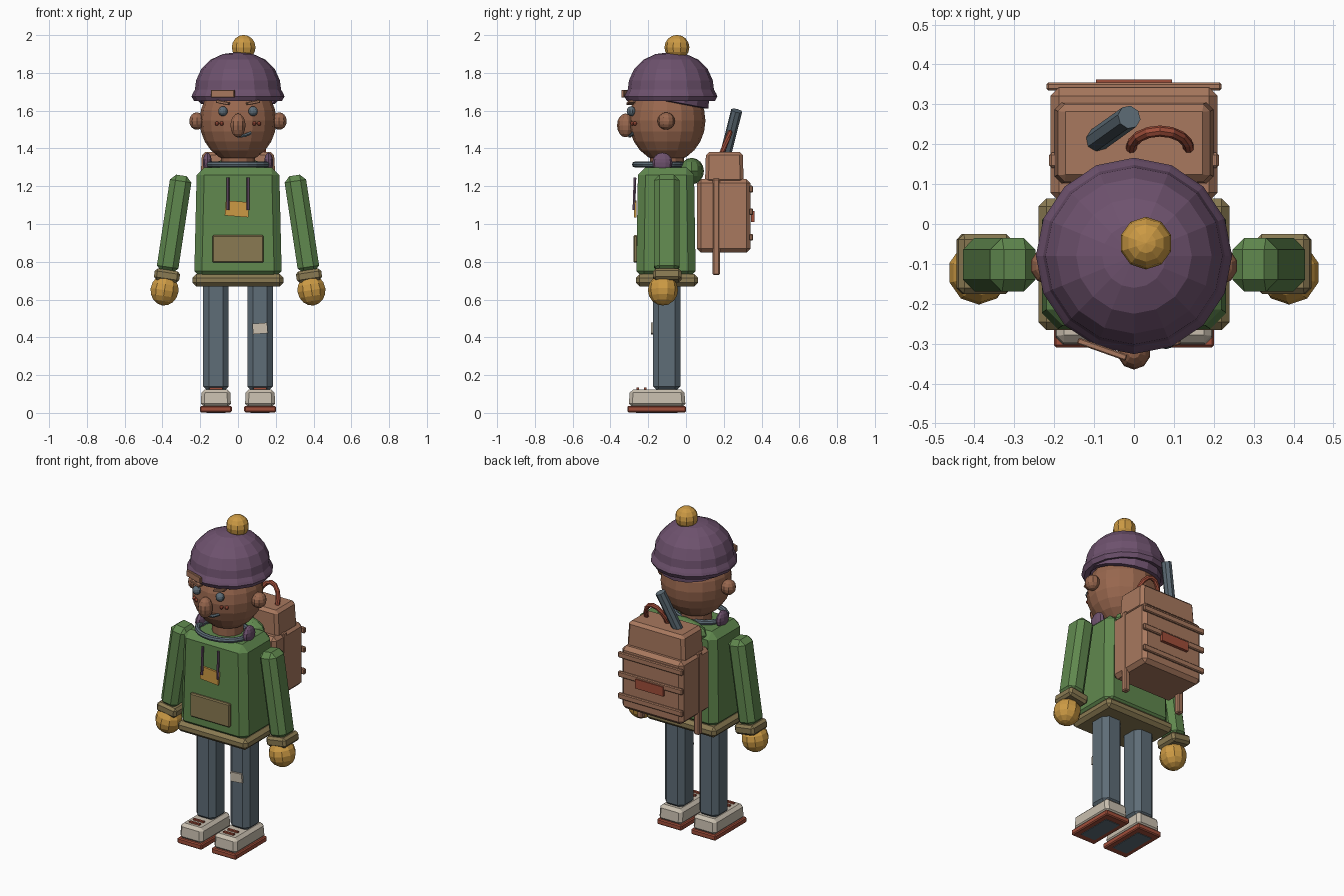
import bpy, bmesh, math
from mathutils import Vector, Matrix, Euler

cube = bpy.data.objects.get("Cube")
if cube:
    bpy.data.objects.remove(cube)


def material(name, *srgb):
    lin = [((c / 255 + 0.055) / 1.055) ** 2.4 for c in srgb] + [1]
    m = bpy.data.materials.new(name)
    m.use_nodes = True
    m.diffuse_color = lin
    m.node_tree.nodes["Principled BSDF"].inputs["Base Color"].default_value = lin
    return m


SKIN = material("skin", 152, 103, 78)
LEATHER = material("leather", 168, 120, 94)
PURPLE = material("plum wool", 110, 82, 110)
GREEN = material("green jumper", 96, 136, 78)
KHAKI = material("khaki trim", 138, 122, 82)
SLATE = material("slate denim", 94, 109, 119)
GOLD = material("mustard", 204, 154, 68)
CREAM = material("cream", 200, 190, 174)
RED = material("brick red", 160, 78, 58)


def finish(name, bm, mat, loc=(0, 0, 0), rot=(0, 0, 0)):
    bmesh.ops.recalc_face_normals(bm, faces=bm.faces)
    me = bpy.data.meshes.new(name)
    bm.to_mesh(me)
    bm.free()
    me.materials.append(mat)
    ob = bpy.data.objects.new(name, me)
    ob.location, ob.rotation_euler = loc, rot
    bpy.context.collection.objects.link(ob)
    return ob


def box(name, mat, loc, size, bevel=0.0, top=1.0, rot=(0, 0, 0), seg=1):
    """Chamfered box, optionally narrower at the top."""
    bm = bmesh.new()
    bmesh.ops.create_cube(bm, size=1)
    for v in bm.verts:
        k = top if v.co.z > 0 else 1
        v.co = Vector((v.co.x * size[0] * k, v.co.y * size[1] * k, v.co.z * size[2]))
    if bevel:
        bmesh.ops.bevel(bm, geom=bm.edges[:], offset=bevel, segments=seg, profile=0.5, affect='EDGES')
    return finish(name, bm, mat, loc, rot)


def ball(name, mat, loc, radii, seg=12, rings=8, rot=(0, 0, 0)):
    bm = bmesh.new()
    bmesh.ops.create_uvsphere(bm, u_segments=seg, v_segments=rings, radius=1)
    bmesh.ops.scale(bm, vec=radii, verts=bm.verts)
    return finish(name, bm, mat, loc, rot)


def lathe(name, mat, profile, loc, seg=16, rot=(0, 0, 0)):
    bm = bmesh.new()
    vs = [bm.verts.new((r, 0, z)) for r, z in profile]
    es = [bm.edges.new(p) for p in zip(vs, vs[1:])]
    bmesh.ops.spin(bm, geom=vs + es, cent=(0, 0, 0), axis=(0, 0, 1), angle=math.tau, steps=seg)
    bmesh.ops.remove_doubles(bm, verts=bm.verts, dist=0.0005)
    return finish(name, bm, mat, loc, rot)


def tube(name, mat, points, radius, sides=8, closed=False):
    """Swept tube through a list of points."""
    bm = bmesh.new()
    pts = [Vector(p) for p in points]
    n = len(pts)
    rings = []
    for i, p in enumerate(pts):
        a = pts[(i - 1) % n] if closed or i else p
        b = pts[(i + 1) % n] if closed or i < n - 1 else p
        q = (b - a).to_track_quat('Z', 'Y')
        rings.append([bm.verts.new(p + q @ Vector((radius * math.cos(t), radius * math.sin(t), 0)))
                      for t in (math.tau * k / sides for k in range(sides))])
    for i in range(n if closed else n - 1):
        r, s = rings[i], rings[(i + 1) % n]
        for k in range(sides):
            j = (k + 1) % sides
            bm.faces.new((r[k], r[j], s[j], s[k]))
    if not closed:
        bm.faces.new(rings[0])
        bm.faces.new(rings[-1])
    return finish(name, bm, mat)


# Legs, shoes, arms and hands, mirrored
for side, s in (("left", 1), ("right", -1)):
    x = 0.117 * s
    box(side + "_leg", SLATE, (x, -0.102, 0.41), (0.135, 0.145, 0.6), 0.03)
    box(side + "_shoe", CREAM, (x, -0.153, 0.078), (0.16, 0.302, 0.094), 0.018, top=0.95)
    box(side + "_sole", RED, (x, -0.155, 0.02), (0.168, 0.31, 0.034), 0.006)
    box(side + "_sole_tread", SLATE, (x, -0.155, 0.004), (0.10, 0.22, 0.008))
    for y in (-0.255, -0.215):
        box(side + "_lace", RED, (x, y, 0.128), (0.07, 0.014, 0.012))
    tilt = (0, -0.15 * s, 0)
    box(side + "_arm", GREEN, (0.338 * s, -0.102, 1.0), (0.115, 0.135, 0.52), 0.03, rot=tilt)
    box(side + "_cuff", KHAKI, (0.376 * s, -0.1, 0.727), (0.135, 0.15, 0.06), 0.014, rot=tilt)
    ball(side + "_hand", GOLD, (0.389 * s, -0.122, 0.65), (0.078, 0.08, 0.082), 10, 8, rot=tilt)
    # Face details on each side
    ball(side + "_ear", SKIN, (0.218 * s, -0.105, 1.545), (0.042, 0.046, 0.046), 10, 8)
    ball(side + "_eye", SLATE, (0.08 * s, -0.29, 1.597), (0.026, 0.024, 0.026), 10, 8)
    box(side + "_brow", LEATHER, (0.08 * s, -0.292, 1.643), (0.07, 0.035, 0.016), 0.003,
        rot=(0, -0.2 * s, 0.2 * s))
    for fx, fy in ((0.112, -0.27), (0.086, -0.284)):
        ball(side + "_freckle", RED, (fx * s, fy, 1.532), (0.011, 0.011, 0.011), 8, 6)
    # Headphone cups and hood cords
    ball(side + "_ear_cup", PURPLE, (0.162 * s, -0.125, 1.325), (0.025, 0.053, 0.053), 10, 8)
    tube(side + "_cord", PURPLE, [(0.054 * s, -0.27, 1.245), (0.054 * s, -0.276, 1.075)], 0.008, 6)

box("knee_patch", CREAM, (0.117, -0.18, 0.447), (0.078, 0.012, 0.056), rot=(0, -0.08, 0))

# Jumper
box("torso", GREEN, (0, -0.106, 1.005), (0.464, 0.315, 0.59), 0.04, top=0.94)
box("hem", KHAKI, (0, -0.101, 0.702), (0.48, 0.33, 0.066), 0.02)
box("front_pocket", KHAKI, (0, -0.268, 0.868), (0.272, 0.022, 0.145), 0.006)
box("chest_tag", GOLD, (-0.005, -0.268, 1.08), (0.125, 0.012, 0.08), rot=(0, 0.08, 0))
ball("hood", GREEN, (0, 0.03, 1.28), (0.16, 0.065, 0.07), 12, 8)
lathe("neck", SKIN, [(0.0, 0), (0.09, 0), (0.09, 0.13), (0, 0.13)], (0, -0.1, 1.25), 12)
tube("headphone_band", SLATE, [(0.155 * math.cos(a), -0.145 + 0.125 * math.sin(a), 1.315)
                               for a in (math.tau * k / 20 for k in range(20))], 0.016, 8, True)

# Head
ball("head", SKIN, (0, -0.1, 1.547), (0.203, 0.203, 0.222), 16, 12)
ball("nose", SKIN, (0, -0.32, 1.522), (0.042, 0.045, 0.063), 10, 8)
tube("mouth", SLATE, [(-0.005, -0.298, 1.465), (0.035, -0.295, 1.468), (0.068, -0.278, 1.482)], 0.009, 6)

# Hat with rolled brim, lower back lining, patch and pompom
lathe("hat", PURPLE, [(0.2, 1.66), (0.232, 1.65), (0.246, 1.675), (0.24, 1.69), (0.228, 1.712),
                      (0.222, 1.76), (0.195, 1.82), (0.145, 1.87), (0.08, 1.9), (0, 1.91)],
      (0, -0.08, 0), 16)
lathe("hat_lining", PURPLE, [(0.19, -0.005), (0.212, 0), (0.205, 0.07), (0.15, 0.15), (0, 0.2)],
      (0, -0.09, 1.652), 16, (-0.19, 0, 0))
box("hat_patch", LEATHER, (-0.08, -0.314, 1.69), (0.13, 0.016, 0.04), 0.003, rot=(0, 0, -0.34))
ball("pompom", GOLD, (0.03, -0.048, 1.935), (0.066, 0.066, 0.066), 10, 8)

# Backpack
box("backpack_body", LEATHER, (0, 0.2, 1.043), (0.42, 0.285, 0.39), 0.022)
box("backpack_lid", LEATHER, (0, 0.203, 1.3), (0.4, 0.205, 0.165), 0.018, top=0.95)
for z in (1.185, 1.065, 0.93):
    box("backpack_band", LEATHER, (0, 0.345, z), (0.44, 0.02, 0.036), 0.005)
for s in (-1, 1):
    box("backpack_side_strap", LEATHER, (0.195 * s, 0.16, 0.985), (0.036, 0.038, 0.51), 0.006)
box("backpack_label", RED, (0, 0.353, 1.04), (0.19, 0.018, 0.058))
tube("carry_handle", RED, [(0.065 + 0.073 * math.cos(a), 0.188 + 0.045 * math.sin(a), 1.37 + 0.115 * math.sin(a))
                           for a in (math.pi * k / 8 for k in range(9))], 0.014, 8)
tube("rolled_map", SLATE, [(-0.1, 0.205, 1.35), (-0.012, 0.268, 1.6)], 0.03, 8)
